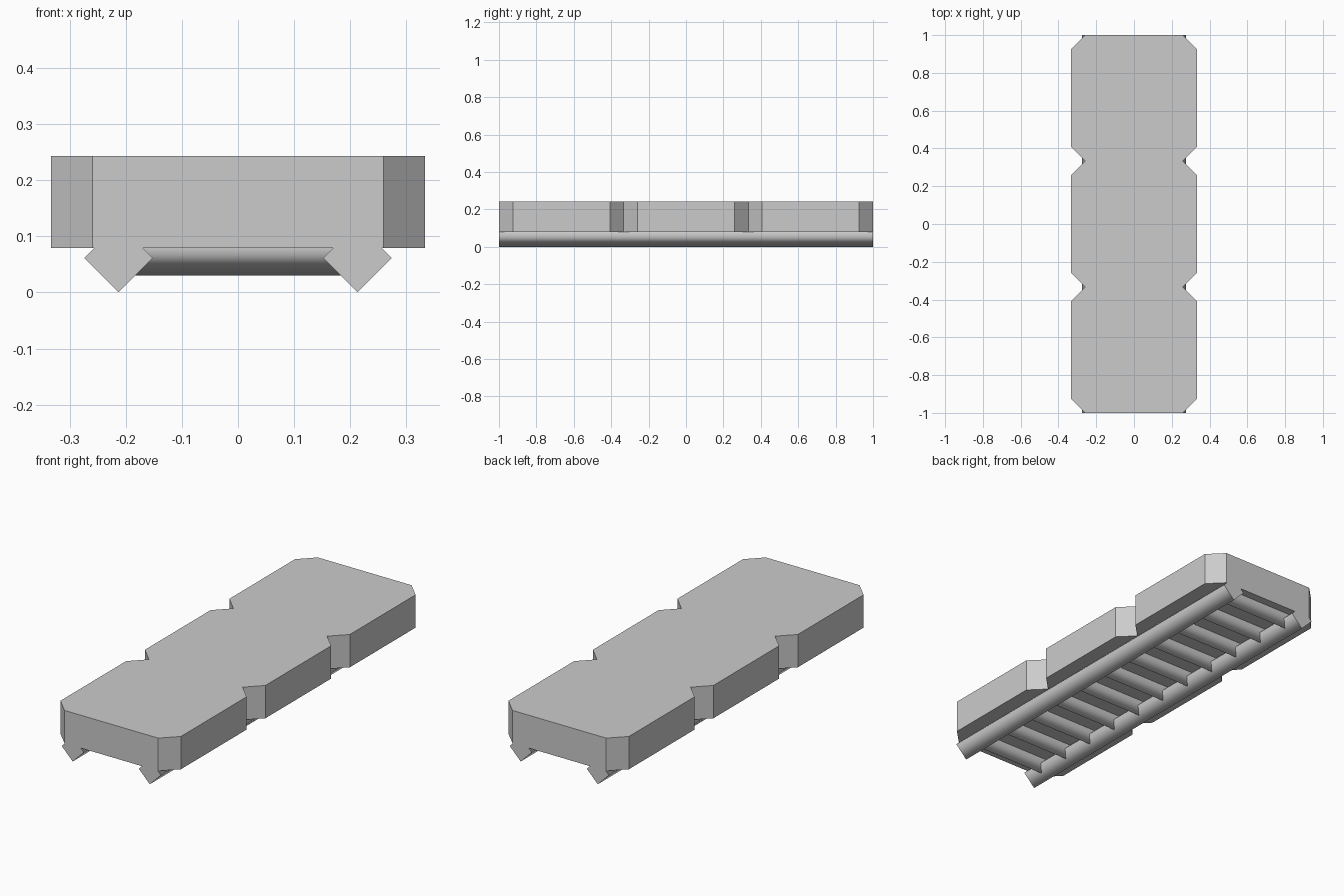
import bpy, bmesh, math
from mathutils import Matrix, Vector

if "Cube" in bpy.data.objects:
    bpy.data.objects.remove(bpy.data.objects["Cube"], do_unlink=True)

grey = bpy.data.materials.new("light grey")
grey.use_nodes = True
colour = (0.6, 0.6, 0.6, 1)
grey.diffuse_color = colour
grey.node_tree.nodes["Principled BSDF"].inputs["Base Color"].default_value = colour

HALF_W, WAIST, CUT = 0.333, 0.259, 0.074
BASE, TOP = 0.079, 0.243
RAIL_X, RAIL_R = 0.213, 0.0613
RIB_R, RIB_COUNT = 0.049, 11


def finish(name, bm):
    bmesh.ops.recalc_face_normals(bm, faces=bm.faces)
    mesh = bpy.data.meshes.new(name)
    bm.to_mesh(mesh)
    bm.free()
    mesh.materials.append(grey)
    obj = bpy.data.objects.new(name, mesh)
    bpy.context.collection.objects.link(obj)
    return obj


def diamond_bar(name, centre, radius, length, axis):
    """Square bar standing on its corner, smooth sides and flat ends."""
    bm = bmesh.new()
    bmesh.ops.create_cone(bm, cap_ends=True, segments=4, radius1=radius,
                          radius2=radius, depth=length)
    for f in bm.faces:
        f.smooth = abs(f.normal.z) < 0.5
    turn = Matrix.Rotation(math.pi / 2, 4, "X" if axis == "Y" else "Y")
    bmesh.ops.transform(bm, matrix=Matrix.Translation(Vector(centre)) @ turn,
                        verts=bm.verts)
    return finish(name, bm)


# Body: three chamfered blocks in a row, drawn as one notched outline
third = 1 / 3
side = [(WAIST, -1), (HALF_W, CUT - 1)]
for y in (-third, third):
    side += [(HALF_W, y - CUT), (WAIST, y), (HALF_W, y + CUT)]
side += [(HALF_W, 1 - CUT), (WAIST, 1)]
outline = side + [(-x, -y) for x, y in side]

bm = bmesh.new()
bottom = bm.faces.new([bm.verts.new((x, y, BASE)) for x, y in outline])
extruded = bmesh.ops.extrude_face_region(bm, geom=[bottom], use_keep_orig=True)
lifted = [v for v in extruded["geom"] if isinstance(v, bmesh.types.BMVert)]
bmesh.ops.translate(bm, vec=(0, 0, TOP - BASE), verts=lifted)
finish("body", bm)

# Long rails under each side
for name, sign in (("left_rail", 1), ("right_rail", -1)):
    diamond_bar(name, (sign * RAIL_X, 0, RAIL_R), RAIL_R, 2, "Y")

# Cross ribs between the rails
pitch = 2 / RIB_COUNT
for i in range(RIB_COUNT):
    y = -1 + pitch * (i + 0.5)
    diamond_bar(f"cross_rib_{i + 1}", (0, y, BASE), RIB_R, 2 * RAIL_X, "X")
